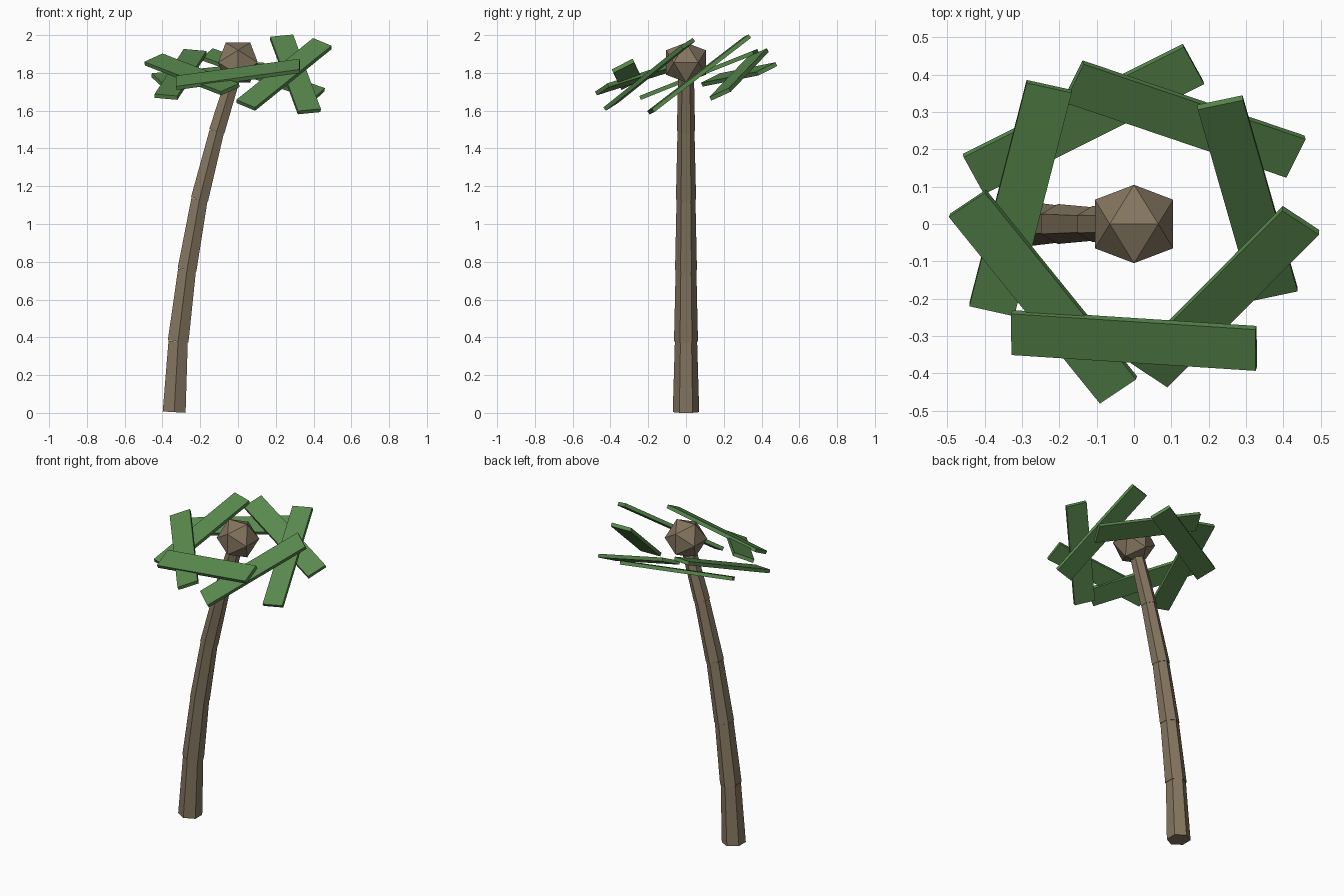
import bpy, bmesh, math
from mathutils import Vector, Matrix

if "Cube" in bpy.data.objects:
    bpy.data.objects.remove(bpy.data.objects["Cube"])


def material(name, color):
    m = bpy.data.materials.new(name)
    m.diffuse_color = (*color, 1)
    m.use_nodes = True
    m.node_tree.nodes["Principled BSDF"].inputs["Base Color"].default_value = m.diffuse_color
    return m


BARK = material("bark", (0.23, 0.18, 0.115))
LEAF = material("leaf", (0.10, 0.25, 0.075))


def add_object(name, bm, mat):
    bmesh.ops.recalc_face_normals(bm, faces=bm.faces)
    mesh = bpy.data.meshes.new(name)
    bm.to_mesh(mesh)
    bm.free()
    mesh.materials.append(mat)
    ob = bpy.data.objects.new(name, mesh)
    bpy.context.collection.objects.link(ob)


# Trunk: hexagonal tapered segments following a leaning curve
path = [(-0.338, 0.004), (-0.317, 0.378), (-0.27, 0.757),
        (-0.204, 1.13), (-0.112, 1.492), (0.0, 1.855)]
radii = [(0.07, 0.059), (0.0635, 0.055), (0.058, 0.05), (0.0535, 0.045), (0.048, 0.041)]
for i, (r_low, r_high) in enumerate(radii):
    a, b = (Vector((x, 0, z)) for x, z in path[i:i + 2])
    axis = b - a
    tilt = Matrix.Rotation(math.atan2(axis.x, axis.z), 4, 'Y')
    bm = bmesh.new()
    bmesh.ops.create_cone(
        bm, cap_ends=True, segments=6, radius1=r_low, radius2=r_high, depth=axis.length,
        matrix=Matrix.Translation((a + b) / 2) @ tilt)
    # put the hexagon corners on the +-y sides
    if max(abs(v.co.y) for v in bm.verts) < r_low * 0.95:
        inv = Matrix.Translation((a + b) / 2) @ tilt
        turn = inv @ Matrix.Rotation(math.pi / 6, 4, 'Z') @ inv.inverted()
        bmesh.ops.transform(bm, matrix=turn, verts=bm.verts)
    add_object(f"trunk_segment_{i + 1}", bm, BARK)

# Crown core: icosahedron lying on its two-fold axis
s, l = 0.065, 0.105
bm = bmesh.new()
for p in (-s, s):
    for q in (-l, l):
        for co in ((q, p, 0), (0, q, p), (p, 0, q)):
            bm.verts.new(Vector(co) + Vector((0, 0, 1.855)))
bmesh.ops.convex_hull(bm, input=bm.verts)
add_object("crown_core", bm, BARK)

# Fronds: ring of tilted slabs, each given by heading and surface normal x, y
fronds = [(-3.7, -0.15, -0.45), (45.2, -0.054, -0.59), (106, 0.047, -0.60),
          (161.3, 0.15, -0.47), (206.6, 0.11, -0.40), (255.6, 0.0, -0.37),
          (309, -0.14, -0.40)]
for k, (heading, nx, ny) in enumerate(fronds):
    ang = math.radians(-90 + k * 360 / 7)
    h = math.radians(heading)
    n = Vector((nx, ny, math.sqrt(1 - nx * nx - ny * ny)))
    u = Vector((math.cos(h), math.sin(h), 0))
    u.z = -(n.x * u.x + n.y * u.y) / n.z
    u.normalize()
    w = n.cross(u)
    rot = Matrix((u, w, n)).transposed().to_4x4()
    centre = Vector((0.312 * math.cos(ang), 0.312 * math.sin(ang), 1.792))
    bm = bmesh.new()
    bmesh.ops.create_cube(
        bm, size=1,
        matrix=Matrix.Translation(centre) @ rot @ Matrix.Diagonal((0.662, 0.124, 0.022, 1)))
    add_object(f"frond_{k + 1}", bm, LEAF)
